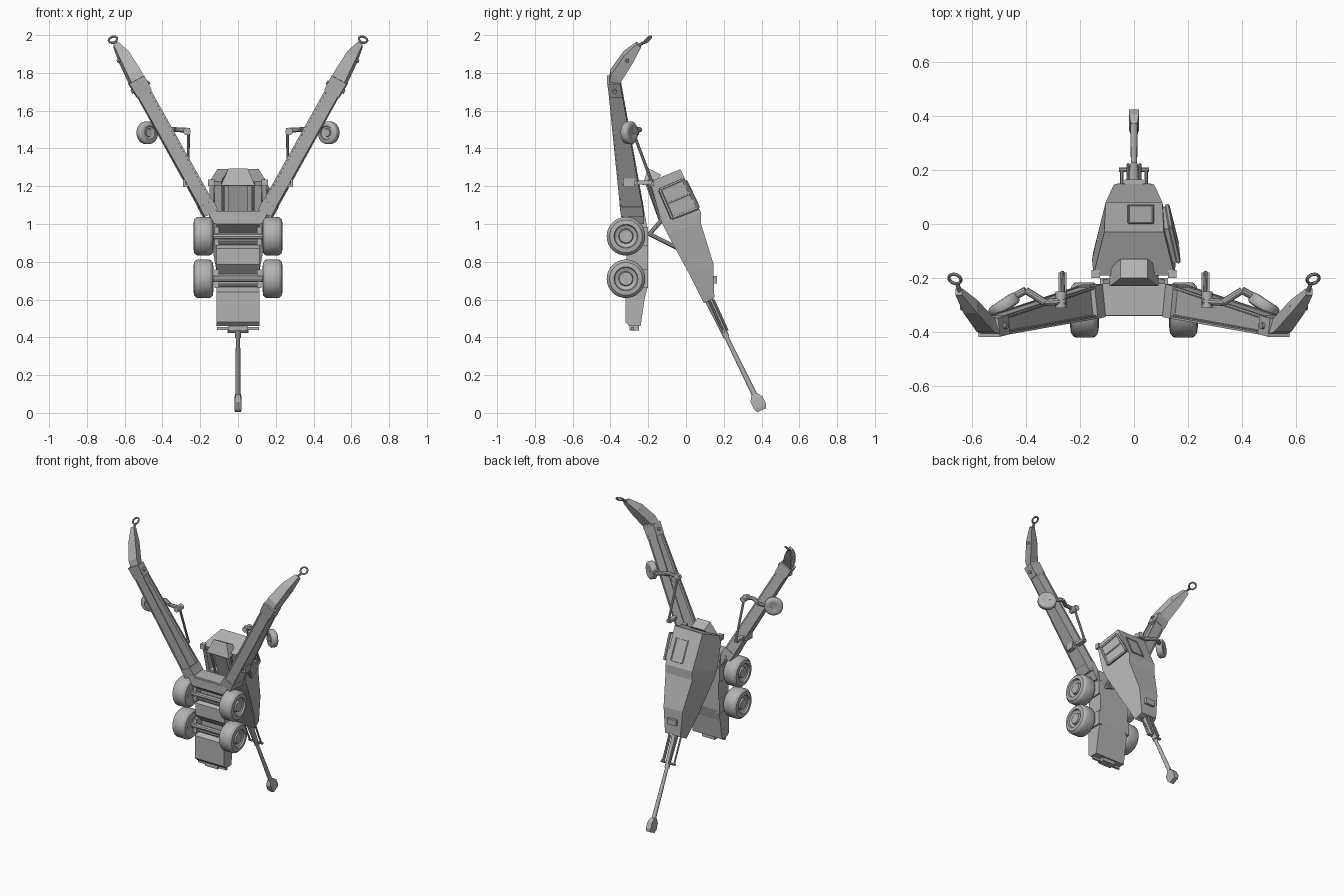
import bpy, bmesh
from math import sin, cos, pi
from mathutils import Vector

cube = bpy.data.objects.get("Cube")
if cube:
    bpy.data.objects.remove(cube, do_unlink=True)

grey = bpy.data.materials.new("plain_grey")
grey.use_nodes = True
COLOUR = (0.45, 0.45, 0.45, 1)
grey.diffuse_color = COLOUR
grey.node_tree.nodes["Principled BSDF"].inputs["Base Color"].default_value = COLOUR


def finish(name, bm, smooth=False):
    bmesh.ops.recalc_face_normals(bm, faces=bm.faces)
    mesh = bpy.data.meshes.new(name)
    bm.to_mesh(mesh)
    bm.free()
    mesh.materials.append(grey)
    obj = bpy.data.objects.new(name, mesh)
    bpy.context.collection.objects.link(obj)
    if smooth:
        bpy.ops.object.select_all(action='DESELECT')
        obj.select_set(True)
        bpy.context.view_layer.objects.active = obj
        bpy.ops.object.shade_smooth_by_angle(angle=0.6)
    return obj


def loft(name, sections, closed=False, smooth=False, recess=None):
    """Skin a list of point rings; recess = (band, side, margin, depth)."""
    bm = bmesh.new()
    rings = [[bm.verts.new(p) for p in s] for s in sections]
    n, faces = len(rings[0]), {}
    for i in range(len(rings) if closed else len(rings) - 1):
        a, b = rings[i], rings[(i + 1) % len(rings)]
        for j in range(n):
            k = (j + 1) % n
            faces[i, j] = bm.faces.new((a[j], a[k], b[k], b[j]))
    if not closed:
        bm.faces.new(rings[0])
        bm.faces.new(rings[-1])
    bmesh.ops.recalc_face_normals(bm, faces=bm.faces)
    if recess:
        band, side, margin, depth = recess
        bmesh.ops.inset_region(bm, faces=[faces[band, side]], thickness=margin, use_even_offset=True)
        bmesh.ops.inset_region(bm, faces=[faces[band, side]], thickness=0.004, depth=-depth)
    return finish(name, bm, smooth)


def quad(c, u, v, w, d):
    """Rectangle ring centred on c, w along u and d along v."""
    c = Vector(c)
    return [c + u * (a * w / 2) + v * (b * d / 2) for a, b in ((-1, -1), (1, -1), (1, 1), (-1, 1))]


def box(name, x, y, z):
    X, Y = Vector((1, 0, 0)), Vector((0, 1, 0))
    mid = (sum(x) / 2, sum(y) / 2)
    return loft(name, [quad((*mid, h), X, Y, x[1] - x[0], y[1] - y[0]) for h in z])


def axes(axis):
    axis = Vector(axis).normalized()
    u = axis.cross(Vector((0, 0, 1)) if abs(axis.z) < 0.9 else Vector((1, 0, 0))).normalized()
    return axis, u, axis.cross(u)


def lathe(name, centre, axis, profile, n=32, closed=False):
    """Rings of (offset along axis, radius)."""
    axis, u, v = axes(axis)
    c = Vector(centre)
    rings = [[c + axis * t + (u * cos(2 * pi * k / n) + v * sin(2 * pi * k / n)) * r
              for k in range(n)] for t, r in profile]
    return loft(name, rings, closed, True)


def rod(name, a, b, r, r2=None, n=10):
    a, b = Vector(a), Vector(b)
    return lathe(name, a, b - a, [(0, r), ((b - a).length, r2 or r)], n)


def slab(name, profile, x0, x1):
    return loft(name, [[(x, y, z) for y, z in profile] for x in (x0, x1)])


def wheel(name, centre, axis, r, w):
    prof = [(-0.42, 0.4), (-0.5, 0.6), (-0.47, 0.85), (-0.36, 0.97), (-0.3, 1), (0.3, 1),
            (0.36, 0.97), (0.47, 0.85), (0.5, 0.62), (0.4, 0.58), (0.32, 0.38), (0.44, 0.34), (0.44, 0.15)]
    return lathe(name, centre, axis, [(t * w, k * r) for t, k in prof])


# chassis: upright slab with recesses in front for the axles
slab("chassis", [(-.34, 1.06), (-.34, 1.0), (-.28, .955), (-.28, .89), (-.315, .87), (-.315, .785),
                 (-.27, .735), (-.27, .67), (-.32, .64), (-.32, .48), (-.30, .46), (-.24, .46),
                 (-.22, .6), (-.2, .68), (-.2, .95), (-.22, 1.065)], -.115, .115)
box("tail_bar", (-.11, .11), (-.29, -.275), (.44, .455))
box("tail_hitch", (-.05, .05), (-.3, -.25), (.435, .465))
loft("arm_yoke", [quad((0, -.28, z), Vector((1, 0, 0)), Vector((0, 1, 0)), w, .115)
                  for z, w in ((1.0, .25), (1.07, .33))])

# axles and road wheels
for label, z in (("upper", .935), ("lower", .71)):
    rod(label + "_axle", (-.15, -.315, z), (.15, -.315, z), .018)
    rod(label + "_axle_brace", (-.12, -.3, z - .035), (.12, -.3, z - .035), .01)
    for side, s in (("left", 1), ("right", -1)):
        wheel(f"{label}_{side}_wheel", (s * .183, -.318, z), (s, 0, 0), .102, .106)
        box(f"{label}_{side}_axle_bracket", sorted((s * .1, s * .125)), (-.325, -.2), (z - .05, z + .05))

# tilted upper body, tapering downwards, with a recessed front opening
stations = [((-.19, 1.225), .15, (-.03, 1.29), .11), ((-.13, 1.01), .155, (.08, 1.06), .105),
            ((-.1, .95), .15, (.08, 1.0), .105), ((.02, .73), .11, (.145, .79), .075),
            ((.095, .58), .07, (.15, .61), .06)]
loft("upper_body", [[(-wf, *f), (wf, *f), (wb, *b), (-wb, *b)] for f, wf, b, wb in stations],
     recess=(0, 0, .025, .04))
loft("front_cowl", [[(-.09, -.23, 1.205), (.09, -.23, 1.205), (.09, -.16, 1.225), (-.09, -.16, 1.225)],
                    [(-.05, -.2, 1.295), (.05, -.2, 1.295), (.05, -.13, 1.26), (-.05, -.13, 1.26)]])
slab("front_panel", [(-.215, 1.21), (-.19, 1.22), (-.125, 1.03), (-.145, 1.02)], -.05, .05)
for s in (1, -1):
    box("body_corner_block", sorted((s * .125, s * .158)), (-.2, -.17), (1.2, 1.235))
    rod("front_post", (s * .08, -.2, 1.215), (s * .08, -.135, 1.02), .008)
box("body_rear_block", (-.035, .035), (.12, .165), (.685, .725))

# side window on the left, built from frame bars and a thin pane
corners = [Vector(p) for p in ((.158, -.14, 1.18), (.13, -.015, 1.235), (.117, .065, 1.085), (.152, -.075, 1.03))]
out = Vector((.012, .003, 0))
loft("side_pane", [[p + out * k for p in corners] for k in (-1.5, .4)], recess=(0, 0, .001, .001))
for i in range(4):
    rod("side_window_frame", corners[i] + out * .5, corners[(i + 1) % 4] + out * .5, .009, n=6)
rod("side_window_bar", (corners[0] + corners[3]) / 2 + out * .5, (corners[1] + corners[2]) / 2 + out * .5, .006, n=6)

# hatch frame on the sloped back
slope = [Vector((x, y, z)) for x, y, z in ((-.02, 0, 1.227), (.07, 0, 1.227), (.07, .065, 1.091), (-.02, .065, 1.091))]
lift = Vector((0, .9, .43)) * .004
loft("roof_hatch", [[p + lift * k for p in slope] for k in (-1, 1)])
for i in range(4):
    rod("hatch_frame", slope[i] + lift, slope[(i + 1) % 4] + lift, .004, n=4)

# long boom with guide rods and head
rod("boom_sleeve", (0, .12, .6), (0, .215, .40), .022, .016, 12)
rod("boom", (0, .2, .43), (0, .385, .05), .011, .015, 12)
for s in (1, -1):
    rod("boom_guide_rod", (s * .045, .12, .6), (s * .045, .2, .425), .006, n=8)
    rod("boom_guide_rod", (s * .022, .145, .6), (s * .022, .22, .435), .006, n=8)
rod("boom_guide_bar", (-.055, .2, .43), (.055, .2, .43), .008, n=8)
axis, u, v = axes((0, .43, -.9))
loft("boom_head", [quad(Vector((0, .36, .1)) + axis * t, u, v, w, d)
                   for t, w, d in ((0, .03, .025), (.03, .07, .035), (.075, .07, .038), (.095, .05, .03))])

# mirrored frame struts, lifting arms, hooks and outrigger wheels
for side, s in (("left", 1), ("right", -1)):
    def P(x, y, z):
        return Vector((s * x, y, z))

    rod(side + "_upper_strut", P(.07, -.2, .94), P(.07, -.12, 1.03), .012)
    rod(side + "_lower_strut", P(.07, -.2, .95), P(.07, -.02, .86), .012)

    W, D = P(.877, 0, -.48), P(.1, .99, 0)
    base, top = P(.153, -.285, 1.07), P(.517, -.377, 1.725)
    loft(side + "_arm", [quad(base, W, D, .066, .115), quad(top, W, D, .07, .062)], recess=(0, 3, .008, .012))
    for a in (-1, 1):
        for b in (-1, 1):
            edge = [c + W * (a * .033) + D * (b * d / 2) for c, d in ((base, .115), (top, .062))]
            loft(side + "_arm_flange", [quad(e, W, D, .01, .008) for e in edge])
    along = (top - base).normalized()
    loft(side + "_arm_foot", [quad(base + along * t, W, D, .08, .122) for t in (-.015, .045)])
    loft(side + "_arm_collar", [quad(top + along * t, W, D, w, .07) for t, w in ((-.04, .085), (.045, .09))])
    rod(side + "_collar_pin", top - W * .055, top + W * .055, .012)

    # hooked arm tip and ring
    loft(side + "_arm_tip", [quad(P(*c), W, P(0, .82, -.57), w, d) for c, w, d in (
        ((.53, -.377, 1.745), .074, .07), ((.55, -.372, 1.785), .072, .065),
        ((.605, -.305, 1.885), .058, .06), ((.648, -.25, 1.95), .028, .03))])
    rod(side + "_tip_pin", P(.575, -.31, 1.89), P(.64, -.31, 1.86), .009)
    rod(side + "_ring_stem", P(.64, -.26, 1.94), P(.652, -.225, 1.96), .008)
    circle = [(.006 * sin(2 * pi * k / 8), .023 + .006 * cos(2 * pi * k / 8)) for k in range(8)]
    lathe(side + "_ring", P(.662, -.203, 1.976), P(.25, -.65, .7), circle, 24, True)

    # outrigger wheel, its bent link and the brace rod
    box(side + "_arm_bracket", sorted((s * .245, s * .292)), (-.33, -.27), (1.195, 1.24))
    box(side + "_bracket_bar", sorted((s * .25, s * .28)), (-.34, -.18), (1.21, 1.23))
    rod(side + "_brace_rod", P(.265, -.18, 1.22), P(.262, -.285, 1.5), .008)
    rod(side + "_brace_joint", P(.27, -.31, 1.49), P(.27, -.25, 1.49), .02, n=12)
    path = [P(.255, -.285, 1.495), P(.33, -.29, 1.5), P(.4, -.245, 1.5), P(.48, -.29, 1.48)]
    for a, b in zip(path, path[1:]):
        rod(side + "_outrigger_link", a, b, .014, .013)
    wheel(side + "_outrigger_wheel", P(.48, -.3, 1.483), P(-.55, -.83, 0), .06, .046)
